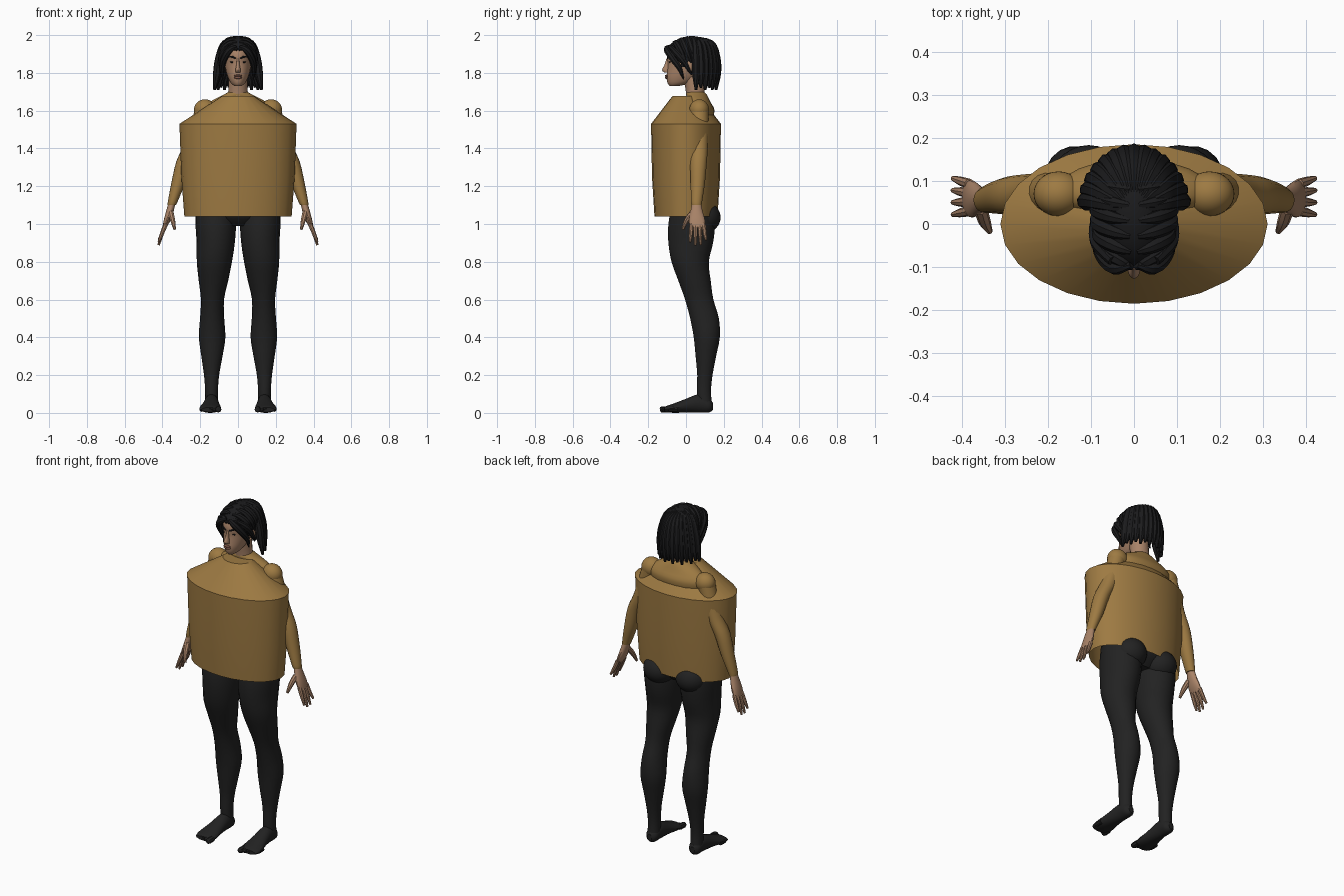
import bpy
import bmesh
from math import sin, cos, pi, sqrt, radians

default_cube = bpy.data.objects.get("Cube")
if default_cube:
    bpy.data.objects.remove(default_cube, do_unlink=True)


def material(name, red, green, blue):
    mat = bpy.data.materials.new(name)
    mat.use_nodes = True
    mat.diffuse_color = (red, green, blue, 1)
    shader = mat.node_tree.nodes["Principled BSDF"]
    shader.inputs["Base Color"].default_value = (red, green, blue, 1)
    shader.inputs["Roughness"].default_value = 0.9
    return mat


MUSTARD = material("mustard cloth", .34, .195, .055)
BLACK = material("black leggings", .016, .016, .016)
HAIR = material("black hair", .011, .011, .012)
SKIN = material("tan skin", .40, .23, .14)
LIPS = material("brown lips", .22, .10, .07)


def finish(obj, mat):
    """Assign the colour and smooth the shading."""
    obj.data.materials.clear()
    obj.data.materials.append(mat)
    bpy.ops.object.select_all(action="DESELECT")
    obj.select_set(True)
    bpy.context.view_layer.objects.active = obj
    bpy.ops.object.shade_smooth_by_angle(angle=radians(32))
    return obj


def from_bmesh(name, bm, mat):
    bmesh.ops.recalc_face_normals(bm, faces=bm.faces)
    mesh = bpy.data.meshes.new(name)
    bm.to_mesh(mesh)
    bm.free()
    obj = bpy.data.objects.new(name, mesh)
    bpy.context.collection.objects.link(obj)
    return finish(obj, mat)


def smooth_rows(rows, steps):
    """Catmull-Rom interpolation through rows of numbers."""
    result = []
    last = len(rows) - 1
    for i in range(last):
        four = rows[max(i - 1, 0)], rows[i], rows[i + 1], rows[min(i + 2, last)]
        for step in range(steps):
            t = step / steps
            result.append([
                b + t / 2 * (c - a + t * (2*a - 5*b + 4*c - d + t * (3*b - a - 3*c + d)))
                for a, b, c, d in zip(*four)])
    return result + [list(rows[last])]


def loft(name, rows, mat, sides=18, axis="Z", steps=3, open_start=False):
    """Skin elliptical rings given as (x, y, z, radius, radius)."""
    bm = bmesh.new()
    rings = []
    for x, y, z, ra, rb in smooth_rows(rows, steps):
        ring = []
        for k in range(sides):
            u, v = ra * cos(2*pi*k / sides), rb * sin(2*pi*k / sides)
            place = (x + u, y + v, z) if axis == "Z" else (x + u, y, z + v)
            ring.append(bm.verts.new(place))
        rings.append(ring)
    for low, high in zip(rings, rings[1:]):
        for k in range(sides):
            n = (k + 1) % sides
            bm.faces.new((low[k], low[n], high[n], high[k]))
    bm.faces.new(rings[-1])
    if not open_start:
        bm.faces.new(rings[0])
    return from_bmesh(name, bm, mat)


def strand(name, rows, mat, steps=4):
    """Round tapered tube through (x, y, z, radius) points."""
    curve = bpy.data.curves.new(name, "CURVE")
    curve.dimensions = "3D"
    curve.bevel_depth = 1
    curve.bevel_resolution = 2
    curve.use_fill_caps = True
    points = smooth_rows(rows, steps)
    spline = curve.splines.new("POLY")
    spline.points.add(len(points) - 1)
    for target, (x, y, z, radius) in zip(spline.points, points):
        target.co = (x, y, z, 1)
        target.radius = radius
    obj = bpy.data.objects.new(name, curve)
    bpy.context.collection.objects.link(obj)
    bpy.ops.object.select_all(action="DESELECT")
    obj.select_set(True)
    bpy.context.view_layer.objects.active = obj
    bpy.ops.object.convert(target="MESH")
    return finish(bpy.context.view_layer.objects.active, mat)


def ellipsoid(name, center, radii, mat, keep=None):
    bm = bmesh.new()
    bmesh.ops.create_uvsphere(bm, u_segments=28, v_segments=18, radius=1)
    for vert in bm.verts:
        vert.co = [c + r * p for c, r, p in zip(center, radii, vert.co)]
    if keep:
        dropped = [f for f in bm.faces if not keep(f.calc_center_median())]
        bmesh.ops.delete(bm, geom=dropped, context="FACES")
    return from_bmesh(name, bm, mat)


# Boxy tunic, open at the hem
loft("tunic", [(0, 0, 1.04, .284, .167), (0, 0, 1.25, .3, .18),
               (0, 0, 1.53, .31, .185), (0, 0, 1.677, .085, .072)],
     MUSTARD, sides=24, steps=1, open_start=True)

# Upper back and collar that push through the tunic
loft("upper_back", [(0, .075, 1.53, .15, .06), (0, .075, 1.6, .18, .076),
                    (0, .07, 1.645, .15, .06), (0, .055, 1.685, .075, .055),
                    (0, .05, 1.7, .05, .045)], MUSTARD, sides=24)
loft("torso", [(0, .03, 1.1, .17, .11), (0, .03, 1.25, .14, .1),
               (0, .05, 1.45, .17, .11), (0, .07, 1.58, .15, .06)], MUSTARD)
loft("pelvis", [(0, .03, .99, .1, .07), (0, .03, 1.05, .19, .12),
                (0, .03, 1.13, .18, .115)], BLACK)

# Neck and head
loft("neck", [(0, .06, 1.62, .06, .055), (0, .05, 1.69, .052, .05),
              (0, .04, 1.78, .05, .055)], SKIN)
head_rows = [(1.73, .018, -.085, -.04), (1.745, .037, -.097, .02),
             (1.775, .053, -.103, .07), (1.81, .064, -.1, .1),
             (1.85, .071, -.097, .12), (1.9, .074, -.1, .13),
             (1.95, .062, -.075, .12), (1.98, .03, -.03, .07)]
loft("head", [(0, (front + back) / 2, z, width, (back - front) / 2)
              for z, width, front, back in head_rows], SKIN, sides=24)
loft("nose", [(0, -.096, 1.875, .006, .008), (0, -.1, 1.845, .008, .013),
              (0, -.106, 1.815, .014, .021), (0, -.1, 1.802, .013, .014)], SKIN)
for name, z, size in (("upper_lip", 1.785, .006), ("lower_lip", 1.775, .007)):
    ellipsoid(name, (0, -.102, z), (.022, .01, size), LIPS)

# Hair cap, trimmed along the hairline
HC_Y, HC_Z = .03, 1.885
ellipsoid("hair_cap", (0, HC_Y, HC_Z), (.093, .14, .11), HAIR,
          lambda p: p.y > .05 or p.z > 1.93 - 1.1 * (p.y + .1))

# Long locks over the back of the head
for i in range(15):
    a = radians(-80 + i * 160 / 14)
    path = [(0, 0, 1.984, .01), (.07, .1, 1.955, .02), (.1, .13, 1.88, .022),
            (.112, .134, 1.8, .022), (.127, .132, 1.71 + .012 * (i % 2), .007)]
    strand("back_lock", [(sin(a) * wide, HC_Y + cos(a) * deep, z, r)
                         for wide, deep, z, r in path], HAIR)

for side, s in (("left", 1), ("right", -1)):
    # Locks combed sideways from the centre parting
    for i in range(6):
        path = []
        for angle, drift, radius in ((6, 0, .008), (35, .015, .017),
                                     (70, .04, .018), (108, .075, .007)):
            t = radians(angle)
            y = -.1 + .036 * i + drift * (1 - i / 8)
            k = sqrt(max(.05, 1 - ((y - HC_Y) / .14) ** 2))
            path.append((s * .092 * k * sin(t), y, HC_Z + .104 * k * cos(t), radius))
        strand(side + "_combed_lock", path, HAIR)
    strand(side + "_fringe", [
        (s * .008, -.094, 1.94, .008), (s * .045, -.1, 1.922, .018),
        (s * .074, -.07, 1.875, .018), (s * .084, -.035, 1.825, .014),
        (s * .08, -.012, 1.765, .003)], HAIR)
    strand(side + "_temple_lock", [
        (s * .05, -.085, 1.94, .012), (s * .083, -.045, 1.9, .018),
        (s * .09, -.005, 1.85, .014), (s * .088, .03, 1.79, .004)], HAIR)

    # Face details and ears
    strand(side + "_eyebrow", [(s * .012, -.098, 1.877, .004),
                               (s * .032, -.09, 1.885, .005),
                               (s * .052, -.07, 1.884, .002)], HAIR)
    ellipsoid(side + "_eye", (s * .03, -.086, 1.857), (.013, .004, .004), HAIR)
    ellipsoid(side + "_ear", (s * .08, .022, 1.84), (.014, .022, .034), SKIN)

    # Shoulder and sleeve
    ellipsoid(side + "_shoulder", (s * .175, .07, 1.605), (.058, .052, .055), MUSTARD)
    loft(side + "_sleeve", [
        (s * .18, .07, 1.6, .05, .05), (s * .235, .07, 1.43, .047, .047),
        (s * .284, .066, 1.33, .043, .045), (s * .318, .062, 1.21, .036, .038),
        (s * .345, .056, 1.12, .026, .03), (s * .35, .056, 1.1, .022, .027)], MUSTARD)

    # Hand with four fingers and a thumb
    loft(side + "_palm", [
        (s * .348, .056, 1.12, .018, .023), (s * .36, .056, 1.07, .02, .032),
        (s * .375, .058, 1.02, .018, .043), (s * .388, .06, .985, .011, .04)], SKIN)
    for i, drop in enumerate((.905, .888, .89, .915)):
        base_y = .03 + .021 * i
        tip_y = .022 + .028 * i
        strand(side + "_finger", [(s * .382, base_y, 1, .012),
                                  (s * .402, (base_y + tip_y) / 2, .95, .0105),
                                  (s * .42, tip_y, drop, .006)], SKIN)
    strand(side + "_thumb", [(s * .356, .035, 1.06, .016), (s * .346, .004, 1.02, .014),
                             (s * .335, -.017, .972, .007)], SKIN)

    # Leg, buttock, foot and toes
    loft(side + "_leg", [
        (s * .12, .035, 1.12, .104, .11), (s * .118, .03, 1, .107, .125),
        (s * .118, .025, .9, .101, .12), (s * .125, .022, .8, .093, .1),
        (s * .13, .045, .7, .078, .087), (s * .135, .07, .6, .061, .076),
        (s * .137, .098, .5, .064, .077), (s * .137, .11, .4, .07, .07),
        (s * .138, .105, .3, .056, .055), (s * .14, .1, .2, .04, .041),
        (s * .14, .095, .12, .034, .038), (s * .14, .1, .05, .034, .037)], BLACK)
    ellipsoid(side + "_buttock", (s * .105, .09, 1.035), (.092, .093, .085), BLACK)
    loft(side + "_foot", [
        (s * .14, .142, .035, .014, .02), (s * .14, .122, .039, .034, .037),
        (s * .14, .07, .05, .037, .05), (s * .143, 0, .038, .046, .037),
        (s * .146, -.06, .026, .057, .026), (s * .147, -.1, .02, .056, .018),
        (s * .147, -.115, .017, .046, .012)], BLACK, axis="Y")
    for i in range(5):
        x, r = s * (.104 + .022 * i), .012 if i else .016
        tip = -.138 + .011 * i
        strand(side + "_toe", [(x, tip + .05, .019, r), (x, tip + .01, .018, r),
                               (x, tip, .017, r / 2)], BLACK)
